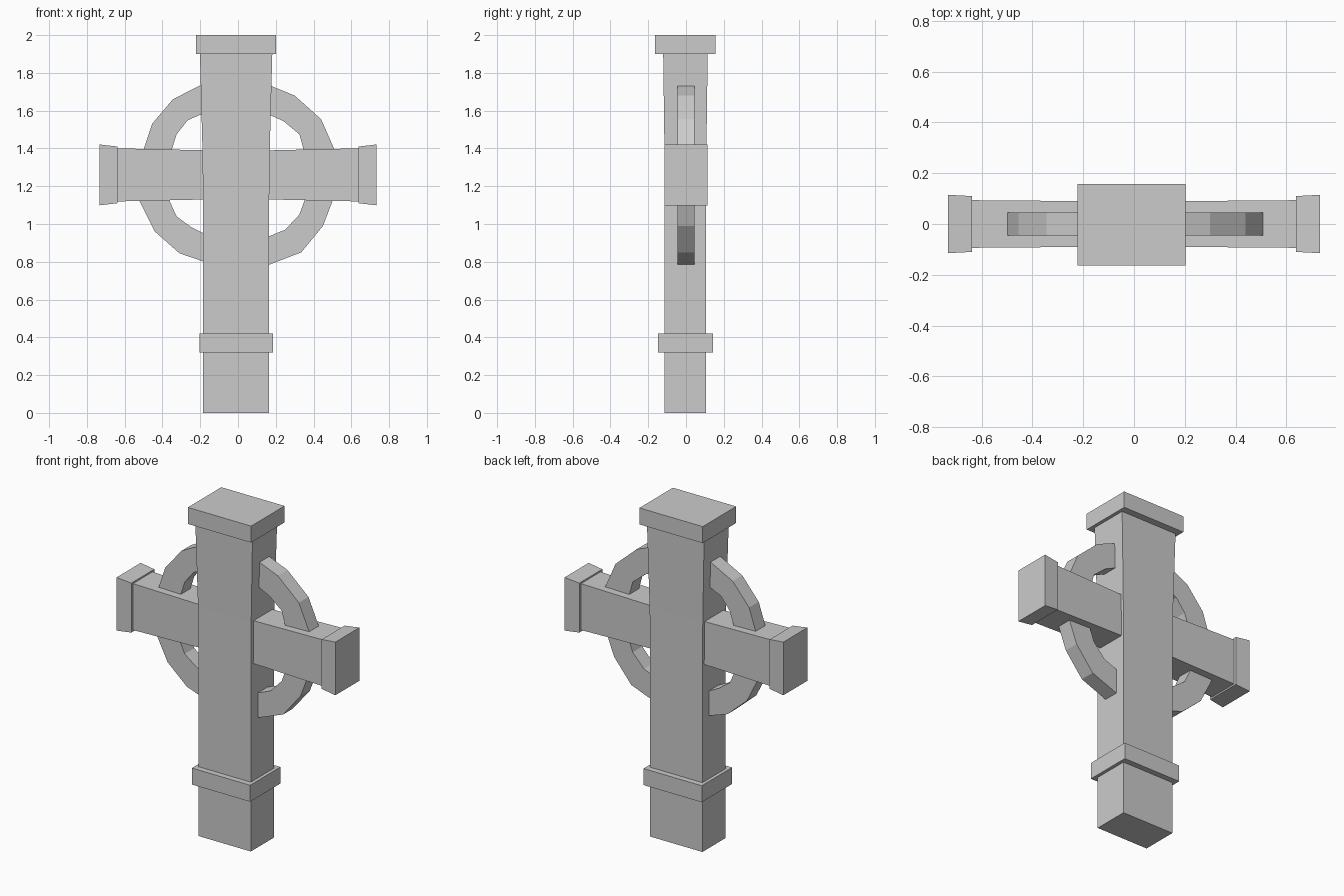
import bpy, bmesh

if "Cube" in bpy.data.objects:
    bpy.data.objects.remove(bpy.data.objects["Cube"], do_unlink=True)

stone = bpy.data.materials.new("grey_stone")
stone.use_nodes = True
GREY = (0.6, 0.6, 0.6, 1)
stone.diffuse_color = GREY
stone.node_tree.nodes["Principled BSDF"].inputs["Base Color"].default_value = GREY


def finish(name, bm):
    bmesh.ops.recalc_face_normals(bm, faces=bm.faces)
    mesh = bpy.data.meshes.new(name)
    bm.to_mesh(mesh)
    bm.free()
    mesh.materials.append(stone)
    obj = bpy.data.objects.new(name, mesh)
    bpy.context.collection.objects.link(obj)
    return obj


def loft(name, rings):
    """Skin a closed solid over a list of equally sized rings."""
    bm = bmesh.new()
    loops = [[bm.verts.new(p) for p in ring] for ring in rings]
    for a, b in zip(loops, loops[1:]):
        for i in range(len(a)):
            j = (i + 1) % len(a)
            bm.faces.new((a[i], a[j], b[j], b[i]))
    bm.faces.new(loops[0])
    bm.faces.new(loops[-1])
    return finish(name, bm)


CORNERS = ((-1, -1), (1, -1), (1, 1), (-1, 1))
AXIS_X, AXIS_Y = -0.01, -0.003     # the upright sits slightly off centre
ARM_Z = 1.26


def upright(name, sections):
    """Sections are (height, half width, half depth)."""
    loft(name, [[(AXIS_X + u * w, AXIS_Y + v * d, z) for u, v in CORNERS]
                for z, w, d in sections])


def crosspiece(name, sections):
    """Sections are (x, half depth, half height)."""
    loft(name, [[(x, u * d, ARM_Z + v * h) for u, v in CORNERS]
                for x, d, h in sections])


# Upright shaft with its collar and capstone
upright("shaft", [(0, 0.175, 0.11), (1.12, 0.175, 0.11),
                  (1.39, 0.178, 0.111), (1.92, 0.192, 0.118)])
upright("lower_collar", [(0.32, 0.195, 0.145), (0.42, 0.195, 0.145)])
upright("capstone", [(1.9, 0.212, 0.16), (2, 0.212, 0.16)])

# Horizontal arms and flared end blocks
for side, s in (("left", 1), ("right", -1)):
    crosspiece(side + "_arm", [(0, 0.09, 0.13), (s * 0.17, 0.09, 0.13),
                               (s * 0.66, 0.094, 0.141)])
    crosspiece(side + "_arm_end", [(s * 0.638, 0.11, 0.15),
                                   (s * 0.733, 0.115, 0.161)])

# Four hewn ring segments: outer and inner edge points in x and z
SEGMENTS = {
    "upper_left": ([(0.14, 1.745), (0.3, 1.68), (0.44, 1.555), (0.53, 1.35)],
                   [(0.14, 1.59), (0.24, 1.545), (0.325, 1.475), (0.36, 1.35)]),
    "upper_right": ([(-0.15, 1.76), (-0.345, 1.66), (-0.455, 1.53), (-0.515, 1.35)],
                    [(-0.15, 1.6), (-0.265, 1.55), (-0.325, 1.475), (-0.365, 1.35)]),
    "lower_left": ([(0.14, 0.775), (0.335, 0.85), (0.45, 0.99), (0.515, 1.16)],
                   [(0.14, 0.925), (0.25, 0.97), (0.325, 1.05), (0.365, 1.16)]),
    "lower_right": ([(-0.15, 0.79), (-0.31, 0.845), (-0.44, 0.96), (-0.54, 1.16)],
                    [(-0.15, 0.935), (-0.25, 0.985), (-0.325, 1.04), (-0.38, 1.16)]),
}
RING_D = 0.046
for place, (outer, inner) in SEGMENTS.items():
    loft("ring_" + place,
         [[(ox, -RING_D, oz), (ox, RING_D, oz), (ix, RING_D, iz), (ix, -RING_D, iz)]
          for (ox, oz), (ix, iz) in zip(outer, inner)])
